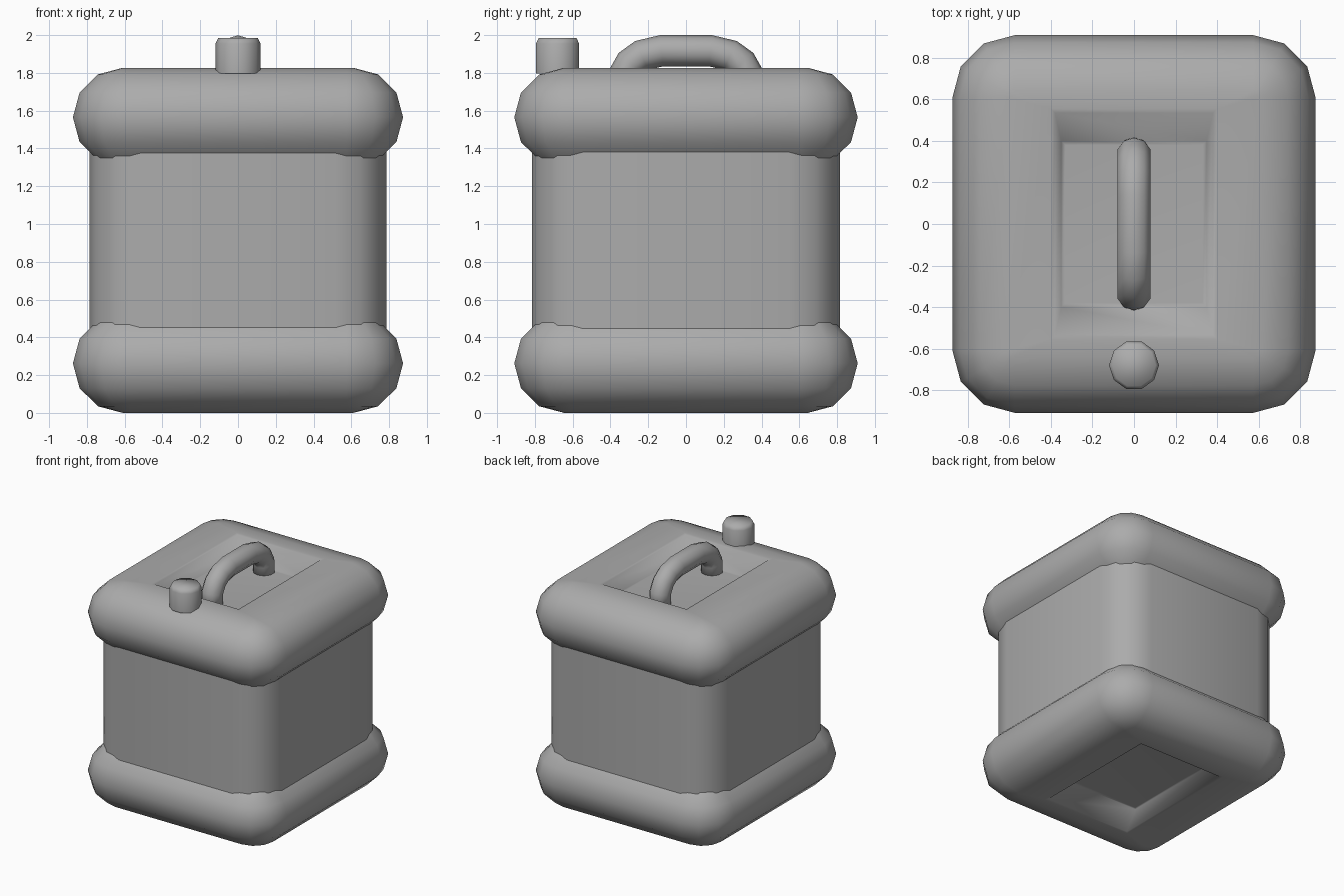
import bpy
import bmesh
import math
from mathutils import Vector

cube = bpy.data.objects.get("Cube")
if cube:
    bpy.data.objects.remove(cube, do_unlink=True)

COLOR = (0.41, 0.41, 0.41, 1)
grey = bpy.data.materials.new("mid_grey_plastic")
grey.use_nodes = True
grey.diffuse_color = COLOR
grey.node_tree.nodes["Principled BSDF"].inputs["Base Color"].default_value = COLOR

CORNER_X, CORNER_Y = 0.575, 0.61   # centres of the rounded rim corners
MID_Z = 0.9135                     # plane halfway up the container


def loft(name, loops, cap_start=False, cap_end=False):
    """Skin a list of equal-length closed loops into a smooth object."""
    bm = bmesh.new()
    rings = [[bm.verts.new(p) for p in loop] for loop in loops]
    for a, b in zip(rings, rings[1:]):
        for i in range(len(a)):
            j = (i + 1) % len(a)
            bm.faces.new((a[i], a[j], b[j], b[i]))
    if cap_start:
        bm.faces.new(rings[0][::-1])
    if cap_end:
        bm.faces.new(rings[-1])
    bmesh.ops.remove_doubles(bm, verts=bm.verts, dist=0.0005)
    bmesh.ops.recalc_face_normals(bm, faces=bm.faces)
    for f in bm.faces:
        f.smooth = True
    mesh = bpy.data.meshes.new(name)
    bm.to_mesh(mesh)
    bm.free()
    mesh.materials.append(grey)
    obj = bpy.data.objects.new(name, mesh)
    bpy.context.collection.objects.link(obj)
    return obj


def rounded_rect(cx, cy, radius, z, segments=3):
    """Rectangle with corner centres at +-cx, +-cy and the given radius."""
    points = []
    for quarter, (sx, sy) in enumerate(((1, 1), (-1, 1), (-1, -1), (1, -1))):
        for k in range(segments + 1):
            a = math.pi / 2 * (quarter + k / segments)
            points.append((sx * cx + radius * math.cos(a),
                           sy * cy + radius * math.sin(a), z))
    return points


def circle(center, radius, u, v, sides=10):
    turns = [math.tau * k / sides for k in range(sides)]
    return [center + radius * (u * math.cos(a) + v * math.sin(a)) for a in turns]


# Straight middle of the container
loft("body", [rounded_rect(0.515, 0.545, 0.27, z) for z in (0.42, 1.41)])

# Bulging rims with a sunken panel, one above and one below
panel = [(0.33, 0.38, 1.70), (0.35, 0.40, 1.702), (0.38, 0.535, 1.822), (0.40, 0.555, 1.827)]
rim = [rounded_rect(x, y, 0, z) for x, y, z in panel]
for degrees in range(90, -61, -30):
    a = math.radians(degrees)
    rim.append(rounded_rect(CORNER_X, CORNER_Y, 0.035 + 0.264 * math.cos(a),
                            1.565 + 0.262 * math.sin(a)))
loft("top_rim", rim, cap_start=True)
loft("bottom_rim", [[(x, y, 2 * MID_Z - z) for x, y, z in loop] for loop in rim],
     cap_start=True)

# Arched carrying handle
half = [(0.335, 1.66), (0.335, 1.78), (0.295, 1.85), (0.235, 1.893), (0.13, 1.917)]
path = [Vector((0, -y, z)) for y, z in half] + [Vector((0, y, z)) for y, z in half[::-1]]
side = Vector((1, 0, 0))
loops = []
for i, p in enumerate(path):
    before = (p - path[max(i - 1, 0)]).normalized()
    after = (path[min(i + 1, len(path) - 1)] - p).normalized()
    loops.append(circle(p, 0.083, side.cross((before + after).normalized()), side))
loft("handle", loops, cap_start=True, cap_end=True)

# Filler cap on the front edge
cap_profile = [(0.12, 1.798), (0.12, 1.955), (0.105, 1.985)]
loft("filler_cap", [circle(Vector((0, -0.68, z)), r, side, Vector((0, 1, 0)))
                    for r, z in cap_profile], cap_end=True)
